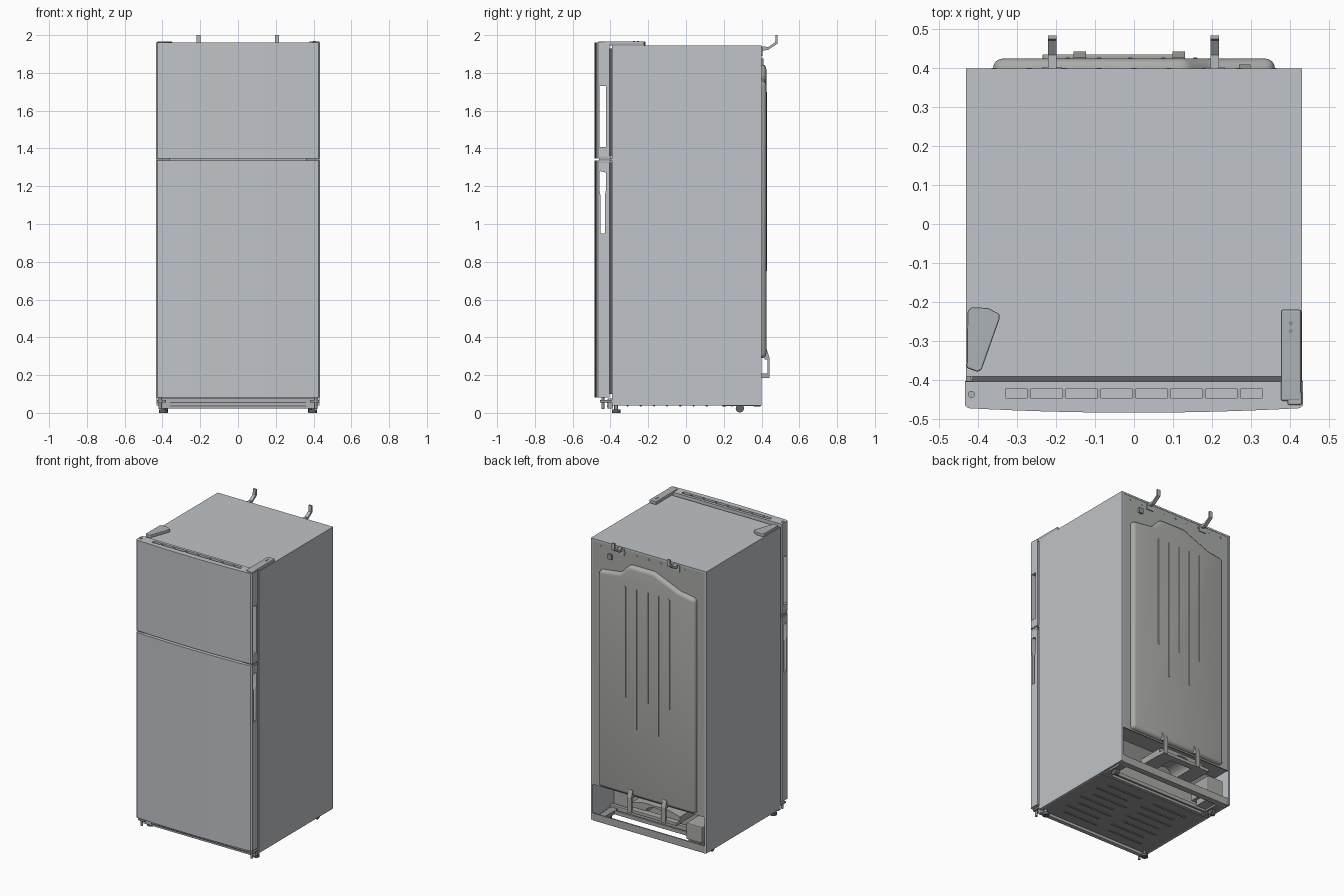
import bpy, bmesh, math
from mathutils import Vector


def material(name, r, g, b):
    m = bpy.data.materials.new(name)
    m.diffuse_color = (r, g, b, 1)
    return m


STEEL = material("painted steel", 0.53, 0.55, 0.58)
METAL = material("galvanised metal", 0.40, 0.41, 0.39)
TRIM = material("trim grey", 0.43, 0.45, 0.47)
BASE = material("base metal", 0.30, 0.31, 0.30)
DARK = material("dark rubber", 0.12, 0.12, 0.13)


def prism(name, axis, pts, a, b, mat, bevel=0, segs=2):
    """Extrude a 2D outline along an axis: x uses (y,z), y uses (x,z), z uses (x,y)."""
    def place(p, t):
        return {"x": (t, p[0], p[1]), "y": (p[0], t, p[1]), "z": (p[0], p[1], t)}[axis]
    bm = bmesh.new()
    lo = [bm.verts.new(place(p, a)) for p in pts]
    hi = [bm.verts.new(place(p, b)) for p in pts]
    n = len(pts)
    bm.faces.new(lo)
    bm.faces.new(hi)
    for i in range(n):
        bm.faces.new((lo[i], lo[(i + 1) % n], hi[(i + 1) % n], hi[i]))
    bmesh.ops.recalc_face_normals(bm, faces=bm.faces)
    me = bpy.data.meshes.new(name)
    bm.to_mesh(me)
    bm.free()
    ob = bpy.data.objects.new(name, me)
    bpy.context.collection.objects.link(ob)
    me.materials.append(mat)
    bpy.context.view_layer.objects.active = ob
    if bevel:
        m = ob.modifiers.new("bevel", "BEVEL")
        m.width, m.segments, m.limit_method = bevel, segs, "ANGLE"
        bpy.ops.object.modifier_apply(modifier="bevel")
    return ob


def box(name, x0, x1, y0, y1, z0, z1, mat, bevel=0):
    return prism(name, "z", [(x0, y0), (x1, y0), (x1, y1), (x0, y1)], z0, z1, mat, bevel)


def smooth(ob, deg=30):
    bpy.ops.object.select_all(action="DESELECT")
    ob.select_set(True)
    bpy.context.view_layer.objects.active = ob
    bpy.ops.object.shade_smooth_by_angle(angle=math.radians(deg))


def cut(ob, cutter):
    m = ob.modifiers.new("cut", "BOOLEAN")
    m.operation, m.object, m.solver = "DIFFERENCE", cutter, "EXACT"
    bpy.context.view_layer.objects.active = ob
    bpy.ops.object.modifier_apply(modifier="cut")
    bpy.data.objects.remove(cutter)


def disc(y, z, r, n=16):
    return [(y + r * math.cos(i * math.tau / n), z + r * math.sin(i * math.tau / n)) for i in range(n)]


# Cabinet: folded outer skin around a core with a rear machine compartment
prism("cabinet_skin", "y", [(-0.432, 0.04), (-0.432, 1.945), (0.432, 1.945), (0.432, 0.04),
      (0.42, 0.04), (0.42, 1.933), (-0.42, 1.933), (-0.42, 0.04)], -0.392, 0.40, STEEL)
prism("cabinet_core", "x", [(-0.388, 0.05), (-0.388, 1.934), (0.394, 1.934), (0.394, 0.285),
      (0.27, 0.285), (0.17, 0.18), (0.17, 0.05)], -0.421, 0.421, METAL)
box("back_sheet", -0.42, 0.42, 0.39, 0.398, 0.28, 1.934, METAL)

# Back panel: raised field with a stepped top edge, and pressed ribs
back = prism("back_bulge", "y", [(-0.362, 0.29), (0.362, 0.29), (0.362, 1.755), (0.20, 1.775),
             (0.135, 1.845), (-0.05, 1.845), (-0.24, 1.765), (-0.362, 1.745)],
             0.34, 0.425, METAL, 0.024, 4)
smooth(back, 40)
for i, x in enumerate((-0.17, -0.09, -0.01, 0.075, 0.157)):
    box(f"back_rib_{i}", x - 0.006, x + 0.006, 0.42, 0.428, 0.75 if i % 2 else 0.95, 1.70, METAL, 0.003)
for i in range(9):
    x = -0.36 + i * 0.09
    prism(f"back_screw_{i}", "y", disc(x, 1.91, 0.006, 8), 0.395, 0.401, TRIM)
box("back_drain_clip", 0.27, 0.30, 0.395, 0.41, 1.84, 1.875, BASE)

# Wall spacers at the top of the back
for i, x in enumerate((-0.21, 0.207)):
    prism(f"wall_spacer_{i}", "x", [(0.39, 1.915), (0.435, 1.922), (0.485, 1.955), (0.485, 2.0),
          (0.475, 2.0), (0.472, 1.962), (0.435, 1.937), (0.39, 1.942)], x - 0.011, x + 0.011, TRIM)
    box(f"spacer_plate_{i}", x - 0.025, x + 0.025, 0.395, 0.404, 1.89, 1.935, TRIM)

# Underside: floor plate with pressed ribs, rear rails, front sill
box("floor_plate", -0.421, 0.421, -0.388, 0.20, 0.04, 0.052, BASE)
for r in range(7):
    for c in range(2):
        x, y = -0.19 + c * 0.36 + (r % 2) * 0.04, -0.31 + r * 0.07
        box(f"floor_rib_{r}_{c}", x - 0.13, x + 0.13, y - 0.006, y + 0.006, 0.035, 0.045, BASE, 0.003)
for i, (y0, y1, z1) in enumerate(((0.19, 0.215, 0.075), (0.235, 0.25, 0.06), (0.355, 0.397, 0.065))):
    box(f"rear_rail_{i}", -0.421, 0.421, y0, y1, 0.035, z1, METAL, 0.003)
box("rear_rail_lip", -0.421, 0.421, 0.388, 0.397, 0.04, 0.085, METAL)

# Compartment: drain tray with an arched underside, hanging hooks and control box
arch = [(-0.05 + 0.08 * math.cos(a), 0.19 + 0.055 * math.sin(a))
        for a in [math.pi * (1 - i / 10) for i in range(11)]]
smooth(prism("drain_tray", "y", [(-0.235, 0.19)] + arch + [(0.13, 0.19), (0.13, 0.235), (0.05, 0.258),
       (-0.15, 0.258), (-0.235, 0.235)], 0.22, 0.40, METAL))
box("drain_tray_rim", -0.235, 0.13, 0.39, 0.436, 0.186, 0.208, METAL, 0.003)
for i, x in enumerate((-0.14, 0.115)):
    prism(f"tray_hook_{i}", "x", [(0.39, 0.186), (0.443, 0.186), (0.443, 0.29), (0.428, 0.335), (0.415, 0.335),
          (0.415, 0.282), (0.432, 0.282), (0.432, 0.208), (0.39, 0.208)], x - 0.016, x + 0.016, METAL)
box("control_box", -0.39, -0.27, 0.22, 0.385, 0.09, 0.20, METAL, 0.006)
box("control_box_foot", -0.37, -0.29, 0.25, 0.39, 0.05, 0.09, METAL)


# Doors: bowed front, open handle slots through both edges
def door(name, z0, z1, slot):
    hw = 0.434
    xs = [-hw + 0.008 + i * (2 * hw - 0.016) / 16 for i in range(17)]
    front = [(x, -0.485 + 0.012 * (x / hw) ** 2) for x in xs]
    pts = [(-hw, -0.405), (-hw, -0.466)] + front + [(hw, -0.466), (hw, -0.405)]
    ob = prism(name, "z", pts, z0, z1, STEEL)
    cut(ob, prism("slot_cutter", "x", slot, -0.6, 0.6, STEEL))
    return ob


upper = door("freezer_door", 1.348, 1.96,
             [(-0.458, 1.407), (-0.424, 1.407), (-0.424, 1.73), (-0.458, 1.73)])
cut(upper, box("groove_cutter", -0.33, 0.33, -0.447, -0.424, 1.945, 2.0, STEEL))
lower = door("fridge_door", 0.082, 1.335,
             [(-0.453, 0.95), (-0.430, 0.95), (-0.430, 1.15), (-0.424, 1.18), (-0.424, 1.272),
              (-0.452, 1.28), (-0.458, 1.27), (-0.458, 1.18), (-0.453, 1.15)])
for d in (upper, lower):
    smooth(d, 20)
for i in range(7):
    x = -0.27 + i * 0.09
    box(f"door_groove_rib_{i}", x - 0.004, x + 0.004, -0.447, -0.424, 1.94, 1.957, TRIM)
for nm, z0, z1 in (("freezer", 1.36, 1.93), ("fridge", 0.10, 1.325)):
    box(nm + "_gasket", -0.415, 0.415, -0.407, -0.386, z0, z1, DARK)
    # Thin edge strips at door top and bottom seams
for i, z in enumerate((1.353, 1.327)):
    box(f"door_edge_trim_{i}", -0.4345, 0.4345, -0.462, -0.404, z - 0.004, z + 0.004, TRIM)

# Middle hinges and divider bar
box("divider_bar", -0.42, 0.42, -0.40, -0.386, 1.325, 1.36, TRIM)
for i, s in enumerate((-1, 1)):
    box(f"middle_hinge_{i}", min(s * 0.36, s * 0.432), max(s * 0.36, s * 0.432),
        -0.46, -0.388, 1.337, 1.346, BASE)

# Top hinge cover, wedge cover and pin
box("top_hinge_cover", 0.378, 0.43, -0.455, -0.22, 1.944, 1.967, TRIM, 0.005)
box("top_hinge_arm", 0.395, 0.432, -0.465, -0.43, 1.955, 1.966, TRIM, 0.004)
for i, y in enumerate((-0.255, -0.275)):
    prism(f"hinge_screw_{i}", "z", disc(0.403, y, 0.006, 10), 1.96, 1.969, BASE)
prism("top_wedge_cover", "z", [(-0.428, -0.225), (-0.418, -0.214), (-0.375, -0.216), (-0.345, -0.232),
      (-0.346, -0.245), (-0.392, -0.375), (-0.402, -0.38), (-0.430, -0.37)], 1.944, 1.965, TRIM, 0.004)
prism("door_pin_cap", "z", disc(-0.418, -0.438, 0.009), 1.955, 1.964, TRIM)

# Kick grille, lower hinges, levelling feet and rear rollers
box("kick_plate", -0.42, 0.42, -0.415, -0.386, 0.022, 0.076, TRIM, 0.003)
for i in range(2):
    box(f"kick_slot_{i}", -0.36, 0.36, -0.418, -0.41, 0.034 + i * 0.018, 0.040 + i * 0.018, DARK)
for i, s in enumerate((-1, 1)):
    x = s * 0.405
    box(f"lower_hinge_{i}", x - 0.025, x + 0.025, -0.455, -0.386, 0.055, 0.068, BASE, 0.003)
    prism(f"hinge_pin_{i}", "z", disc(s * 0.412, -0.44, 0.008, 12), 0.02, 0.085, BASE)
    smooth(prism(f"front_foot_{i}", "z", disc(s * 0.395, -0.37, 0.022), 0.0, 0.018, DARK))
    smooth(prism(f"foot_stem_{i}", "z", disc(s * 0.395, -0.37, 0.010, 12), 0.015, 0.05, BASE))
    smooth(prism(f"rear_roller_{i}", "x", disc(0.285, 0.024, 0.022), s * 0.385 - 0.015, s * 0.385 + 0.015, DARK))
    box(f"roller_bracket_{i}", s * 0.385 - 0.024, s * 0.385 + 0.024, 0.215, 0.36, 0.036, 0.06, BASE)
